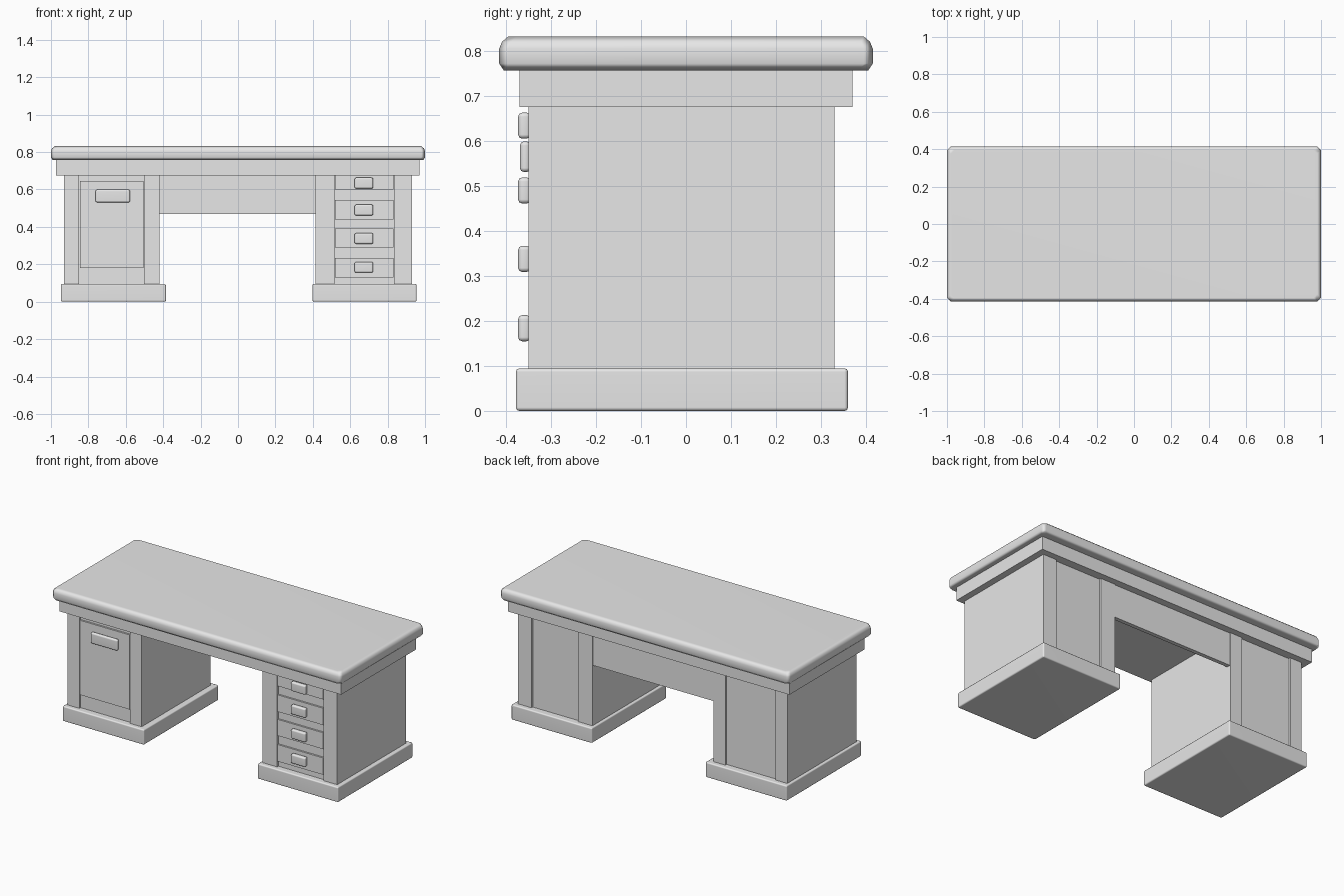
import bpy
import bmesh

cube = bpy.data.objects.get("Cube")
if cube:
    bpy.data.objects.remove(cube, do_unlink=True)

grey = bpy.data.materials.new("plain grey")
grey.use_nodes = True
grey.diffuse_color = (0.8, 0.8, 0.8, 1)
grey.node_tree.nodes["Principled BSDF"].inputs["Base Color"].default_value = (0.8, 0.8, 0.8, 1)


def loft(name, rings):
    """Closed solid through equal-sized rings of points, listed bottom to top."""
    bm = bmesh.new()
    loops = [[bm.verts.new(p) for p in ring] for ring in rings]
    for low, high in zip(loops, loops[1:]):
        for i in range(len(low)):
            j = (i + 1) % len(low)
            bm.faces.new((low[i], low[j], high[j], high[i]))
    bm.faces.new(loops[0][::-1])
    bm.faces.new(loops[-1])
    bmesh.ops.recalc_face_normals(bm, faces=bm.faces)
    mesh = bpy.data.meshes.new(name)
    bm.to_mesh(mesh)
    bm.free()
    mesh.materials.append(grey)
    obj = bpy.data.objects.new(name, mesh)
    bpy.context.collection.objects.link(obj)
    return obj


def prism(name, outline, z0, z1):
    return loft(name, [[(x, y, z) for x, y in outline] for z in (z0, z1)])


def soften(obj):
    """Smooth shading that keeps the large faces flat."""
    for face in obj.data.polygons:
        face.use_smooth = True
    obj.modifiers.new("flat_faces", "WEIGHTED_NORMAL")


def box(name, xs, ys, zs, bevel=0):
    (x0, x1), (y0, y1) = xs, ys
    obj = prism(name, [(x0, y0), (x1, y0), (x1, y1), (x0, y1)], *zs)
    if bevel:
        mod = obj.modifiers.new("bevel", "BEVEL")
        mod.width = bevel
        mod.segments = 2
        soften(obj)
    return obj


def cut_corner_ring(hx, hy, cut, z):
    ring = []
    for sx, sy in ((1, 1), (-1, 1), (-1, -1), (1, -1)):
        pair = [(sx * hx, sy * (hy - cut), z), (sx * (hx - cut), sy * hy, z)]
        ring += pair if sx == sy else pair[::-1]
    return ring


# Table top with a rounded rim
rim = [(0.010, 0.757), (0, 0.772), (0, 0.805), (0.006, 0.820), (0.020, 0.832)]
soften(loft("table_top", [cut_corner_ring(1 - i, 0.415 - i, 0.02, z) for i, z in rim]))

# Apron under the top and modesty panel at the back of the knee space
box("apron", (-0.973, 0.971), (-0.37, 0.37), (0.675, 0.757))
box("modesty_panel", (-0.42, 0.415), (0.30, 0.325), (0.47, 0.675))

# Pedestals: front and back faces are recessed between two corner stiles
FRONT, BACK, DEPTH = -0.35, 0.33, 0.012


def pedestal(name, x0, x1, left, right):
    f, b = FRONT + DEPTH, BACK - DEPTH
    outline = [(x0, FRONT), (left, FRONT), (left, f), (right, f), (right, FRONT), (x1, FRONT),
               (x1, BACK), (right, BACK), (right, b), (left, b), (left, BACK), (x0, BACK)]
    prism(name, outline, 0.09, 0.675)
    box(name + "_base", (x0 - 0.017, x1 + 0.025 if x0 > 0 else x1 + 0.035),
        (-0.378, 0.36), (0, 0.095), 0.008)


pedestal("door_pedestal", -0.93, -0.42, -0.85, -0.502)
pedestal("drawer_pedestal", 0.415, 0.93, 0.515, 0.835)

# Cupboard door and its handle
box("door", (-0.846, -0.505), (FRONT + 0.001, FRONT + DEPTH + 0.005), (0.18, 0.645))
box("door_handle", (-0.762, -0.577), (-0.369, FRONT + 0.005), (0.531, 0.599), 0.009)

# Drawers with one pull each
for n, (low, high, pull) in enumerate([(0.130, 0.235, 0.184), (0.290, 0.392, 0.338),
                                       (0.440, 0.545, 0.490), (0.600, 0.675, 0.634)], 1):
    box(f"drawer_{n}", (0.518, 0.831), (FRONT + 0.001, FRONT + DEPTH + 0.005), (low, high))
    box(f"drawer_pull_{n}", (0.623, 0.723), (-0.373, FRONT + 0.005),
        (pull - 0.029, pull + 0.029), 0.009)
